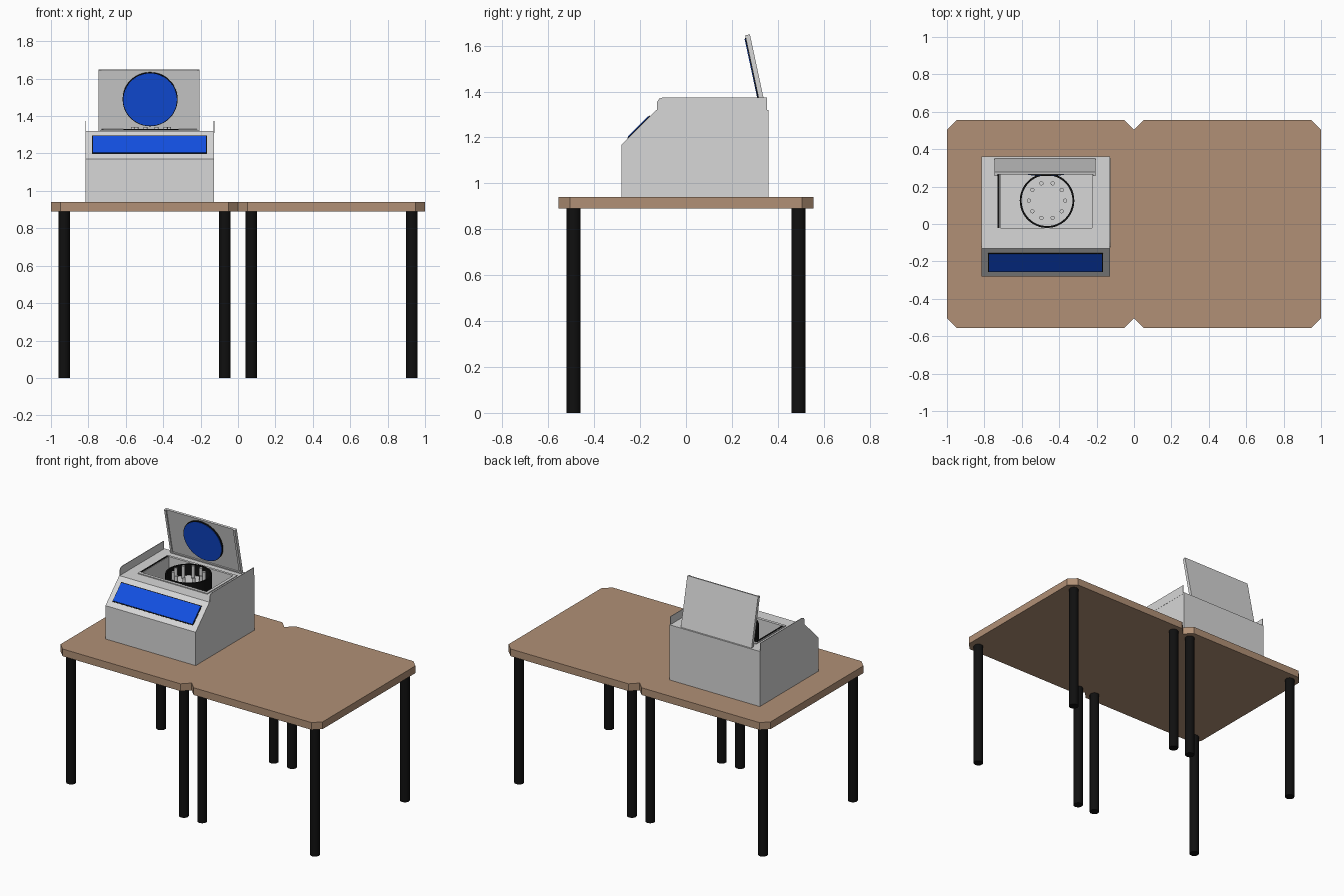
import bpy, bmesh, math
from mathutils import Vector, Matrix

if "Cube" in bpy.data.objects:
    bpy.data.objects.remove(bpy.data.objects["Cube"])


def material(name, rgb):
    m = bpy.data.materials.new(name)
    m.diffuse_color = (*rgb, 1)
    m.use_nodes = True
    m.node_tree.nodes["Principled BSDF"].inputs["Base Color"].default_value = m.diffuse_color
    return m


GREY = material("light grey", (0.68, 0.68, 0.68))
BLACK = material("black", (0.005, 0.005, 0.005))
BLUE = material("blue", (0.006, 0.08, 0.76))
WOOD = material("tan wood", (0.44, 0.28, 0.18))


def finish(name, bm, mat, matrix=None):
    bmesh.ops.recalc_face_normals(bm, faces=bm.faces)
    mesh = bpy.data.meshes.new(name)
    bm.to_mesh(mesh)
    bm.free()
    mesh.materials.append(mat)
    ob = bpy.data.objects.new(name, mesh)
    if matrix:
        ob.matrix_world = matrix
    bpy.context.collection.objects.link(ob)
    return ob


def prism(name, points, offset, mat, matrix=None):
    """Extrude a flat outline of 3D points along an offset vector."""
    bm = bmesh.new()
    face = bm.faces.new([bm.verts.new(p) for p in points])
    new = bmesh.ops.extrude_face_region(bm, geom=[face], use_keep_orig=True)["geom"]
    bmesh.ops.translate(bm, vec=Vector(offset),
                        verts=[v for v in new if isinstance(v, bmesh.types.BMVert)])
    return finish(name, bm, mat, matrix)


def box(name, lo, hi, mat, matrix=None):
    pts = [(lo[0], lo[1], lo[2]), (hi[0], lo[1], lo[2]), (hi[0], hi[1], lo[2]), (lo[0], hi[1], lo[2])]
    return prism(name, pts, (0, 0, hi[2] - lo[2]), mat, matrix)


def cylinder(name, centre, radius, height, mat, sides=32, matrix=None):
    """Upright cylinder standing on its centre point, smooth sides and flat caps."""
    bm = bmesh.new()
    bmesh.ops.create_cone(bm, cap_ends=True, segments=sides, radius1=radius, radius2=radius, depth=height,
                          matrix=Matrix.Translation(Vector(centre) + Vector((0, 0, height / 2))))
    for f in bm.faces:
        f.smooth = abs(f.normal.z) < 0.5
    return finish(name, bm, mat, matrix)


def tube(name, centre, outer, inner, height, mat, sides=48):
    """Open ring made by spinning a rectangular section."""
    bm = bmesh.new()
    rings = []
    for r, z in ((outer, 0), (outer, height), (inner, height), (inner, 0)):
        rings.append([bm.verts.new((centre[0] + r * math.cos(2 * math.pi * i / sides),
                                    centre[1] + r * math.sin(2 * math.pi * i / sides),
                                    centre[2] + z)) for i in range(sides)])
    for k in range(4):
        a, b = rings[k], rings[(k + 1) % 4]
        for i in range(sides):
            j = (i + 1) % sides
            bm.faces.new((a[i], a[j], b[j], b[i])).smooth = k % 2 == 0
    return finish(name, bm, mat)


# Table: two tops with clipped corners, four round legs each
for side, cx in (("left", -0.5), ("right", 0.5)):
    hx, hy, c = 0.5, 0.555, 0.05
    outline = []
    for sx, sy in ((1, 1), (-1, 1), (-1, -1), (1, -1)):
        pair = [(cx + sx * hx, sy * (hy - c), 0.89), (cx + sx * (hx - c), sy * hy, 0.89)]
        outline += pair if sx * sy > 0 else pair[::-1]
    prism(side + "_tabletop", outline, (0, 0, 0.05), WOOD)
    for lx in (-0.43, 0.43):
        for ly in (-0.49, 0.49):
            cylinder(side + "_table_leg", (cx + lx, ly, 0), 0.031, 0.895, BLACK, 24)

# Machine body: sloped-front profile with a rectangular well in the top
X0, X1, TOP = -0.815, -0.127, 1.32
profile = [(0.36, TOP), (0.36, 0.94), (-0.28, 0.94), (-0.28, 1.17), (-0.13, TOP)]
bm = bmesh.new()
L = [bm.verts.new((X0, y, z)) for y, z in profile]
R = [bm.verts.new((X1, y, z)) for y, z in profile]
bm.faces.new(L)
bm.faces.new(R)
for i in range(4):
    bm.faces.new((L[i], L[i + 1], R[i + 1], R[i]))
WX0, WX1, WY0, WY1, FLOOR = -0.715, -0.225, -0.022, 0.268, 1.18
well = [(WX0, WY1), (WX1, WY1), (WX1, WY0), (WX0, WY0)]
rim = [bm.verts.new((x, y, TOP)) for x, y in well]
base = [bm.verts.new((x, y, FLOOR)) for x, y in well]
outer = [L[0], R[0], R[4], L[4]]
for i in range(4):
    j = (i + 1) % 4
    bm.faces.new((outer[i], outer[j], rim[j], rim[i]))
    bm.faces.new((rim[i], rim[j], base[j], base[i]))
bm.faces.new(base)
finish("machine_body", bm, GREY)

# Low lip round the well, with a dark seal on the left
RX0, RX1, RY0, RY1, LIP = -0.735, -0.205, -0.042, 0.285, TOP + 0.006
box("well_lip_front", (RX0, RY0, TOP - 0.004), (RX1, WY0, LIP), GREY)
box("well_lip_back", (RX0, WY1, TOP - 0.004), (RX1, RY1, LIP), GREY)
box("well_lip_left", (RX0, WY0, TOP - 0.004), (WX0, WY1, LIP), GREY)
box("well_lip_right", (WX1, WY0, TOP - 0.004), (RX1, WY1, LIP), GREY)
box("well_seal", (-0.73, WY0, LIP - 0.004), (-0.719, WY1, LIP + 0.002), BLACK)

# Thin side guards standing above the top
guard = [(0.354, 1.31), (0.354, 1.375), (-0.1, 1.375), (-0.117, 1.369), (-0.126, 1.355), (-0.126, 1.31)]
for name, x in (("left_guard", X0 - 0.001), ("right_guard", X1 - 0.003)):
    prism(name, [(x, y, z) for y, z in guard], (0.004, 0, 0), GREY)

# Blue control panel on the slope
n = Vector((0, -1, 1)).normalized()
panel = [(-0.775, -0.25, 1.2), (-0.17, -0.25, 1.2), (-0.17, -0.16, 1.29), (-0.775, -0.16, 1.29)]
prism("control_panel", [Vector(p) - n * 0.003 for p in panel], n * 0.009, BLUE)
edge = [(-0.78, -0.254, 1.196), (-0.165, -0.254, 1.196), (-0.165, -0.156, 1.294), (-0.78, -0.156, 1.294)]
prism("control_panel_border", [Vector(p) - n * 0.003 for p in edge], n * 0.005, BLACK)

# Rotor drum with a ring of ten sample tubes
CX, CY = -0.465, 0.125
tube("rotor_drum", (CX, CY, FLOOR), 0.146, 0.136, 0.15, BLACK)
cylinder("rotor_plate", (CX, CY, FLOOR), 0.137, 0.075, GREY, 48)
for i in range(10):
    a = 2 * math.pi * i / 10
    cylinder("sample_tube", (CX + 0.097 * math.cos(a), CY + 0.097 * math.sin(a), 1.25),
             0.011, 0.092, GREY, 16)

# Open lid, leaning forward from its hinge at the back
tilt = Matrix.Translation((-0.475, 0.349, TOP)) @ Matrix.Rotation(math.radians(12.1), 4, 'X')
HW, LEN = 0.27, 0.337
box("lid_panel", (-HW, -0.014, 0), (HW, 0, LEN), GREY, tilt)
for name, sx in (("lid_left_flange", -1), ("lid_right_flange", 1)):
    xs = sorted((sx * HW, sx * (HW - 0.015)))
    box(name, (xs[0], -0.021, 0), (xs[1], -0.013, LEN), GREY, tilt)
box("lid_bottom_flange", (-HW, -0.021, 0), (HW, -0.013, 0.014), GREY, tilt)
face_on = tilt @ Matrix.Translation((0.005, -0.013, 0.178)) @ Matrix.Rotation(math.radians(90), 4, 'X')
cylinder("lid_disc_edge", (0, 0, 0), 0.147, 0.011, BLACK, 48, face_on)
cylinder("lid_disc", (0, 0, 0.009), 0.143, 0.005, BLUE, 48, face_on)
